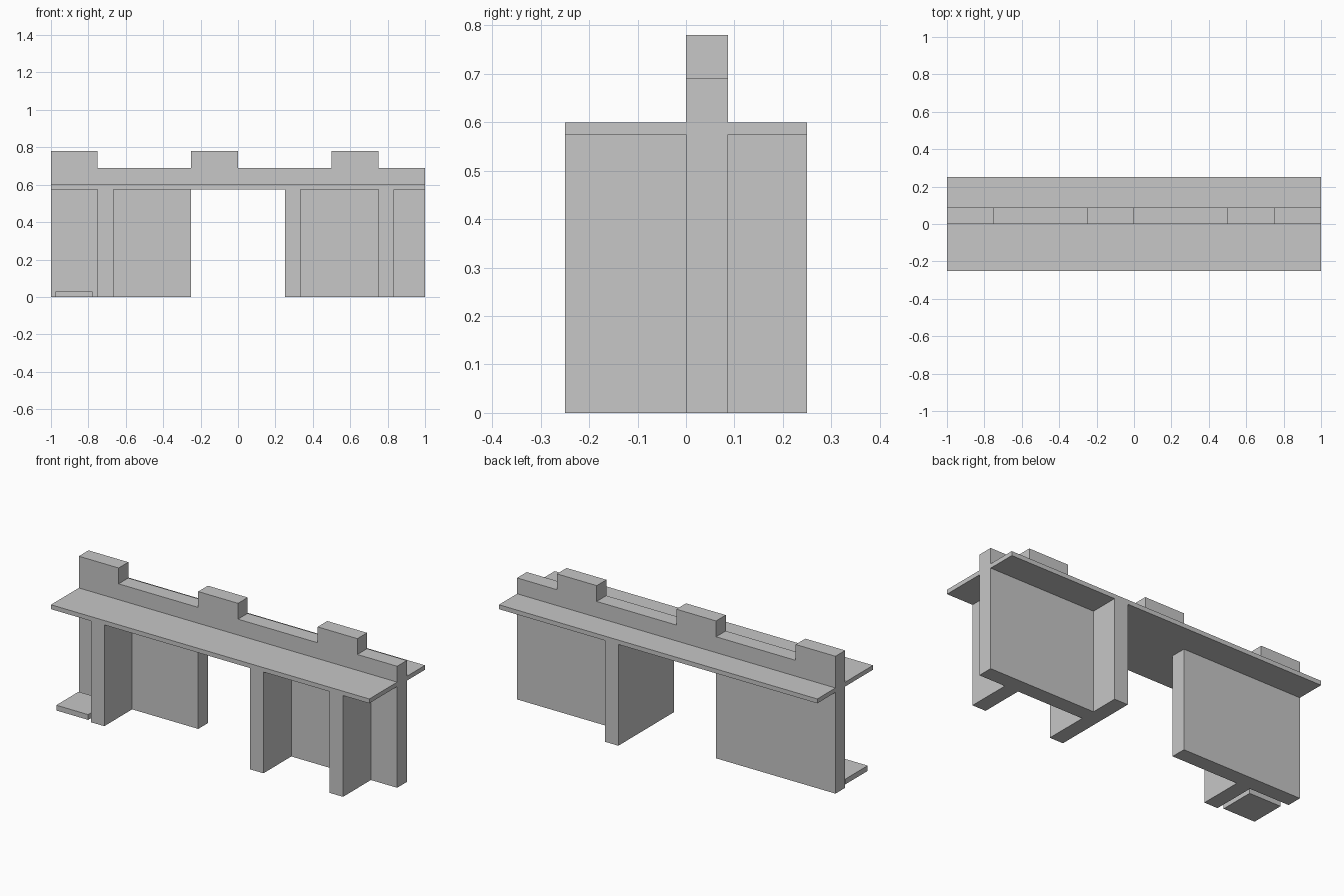
import bpy
import bmesh
from mathutils import Vector

if "Cube" in bpy.data.objects:
    bpy.data.objects.remove(bpy.data.objects["Cube"])

grey = bpy.data.materials.new("plain grey")
grey.diffuse_color = (0.57, 0.57, 0.57, 1)
grey.use_nodes = True
grey.node_tree.nodes["Principled BSDF"].inputs["Base Color"].default_value = grey.diffuse_color

T = 0.087      # wall thickness
SHELF = 0.575  # underside of the walkway


def finish(name, bm):
    bmesh.ops.recalc_face_normals(bm, faces=bm.faces)
    mesh = bpy.data.meshes.new(name)
    bm.to_mesh(mesh)
    bm.free()
    mesh.materials.append(grey)
    bpy.context.collection.objects.link(bpy.data.objects.new(name, mesh))


def box(name, x, y, z):
    """Box from (low, high) pairs on each axis."""
    bm = bmesh.new()
    bmesh.ops.create_cube(bm, size=1)
    for v in bm.verts:
        v.co = Vector([lo + (c + 0.5) * (hi - lo) for c, (lo, hi) in zip(v.co, (x, y, z))])
    finish(name, bm)


# Wall outline with a gateway and three battlements, extruded in depth
outline = [(-1, 0), (-0.25, 0), (-0.25, SHELF), (0.25, SHELF), (0.25, 0), (1, 0),
           (1, 0.69), (0.75, 0.69), (0.75, 0.78), (0.5, 0.78), (0.5, 0.69),
           (0, 0.69), (0, 0.78), (-0.25, 0.78), (-0.25, 0.69),
           (-0.75, 0.69), (-0.75, 0.78), (-1, 0.78)]
bm = bmesh.new()
face = bm.faces.new([bm.verts.new((x, 0, z)) for x, z in outline])
out = bmesh.ops.extrude_face_region(bm, geom=[face])
bmesh.ops.translate(bm, vec=(0, T, 0),
                    verts=[g for g in out["geom"] if isinstance(g, bmesh.types.BMVert)])
finish("battlement_wall", bm)

# Walkway on both sides of the wall
box("front_walkway", (-1, 1), (-0.25, 0), (SHELF, 0.6))
box("back_walkway", (-1, 1), (T, 0.25), (SHELF, 0.6))

# Partition walls under the walkway
for i, x in enumerate((-0.75, 0.25, 0.75)):
    box(f"front_partition_{i + 1}", (x, x + 0.085), (-0.25, 0), (0, SHELF))
box("back_partition", (0.25, 0.335), (T, 0.25), (0, SHELF))

# Low floor slab in the left bay
box("floor_slab", (-0.977, -0.777), (-0.235, -0.035), (0, 0.03))
